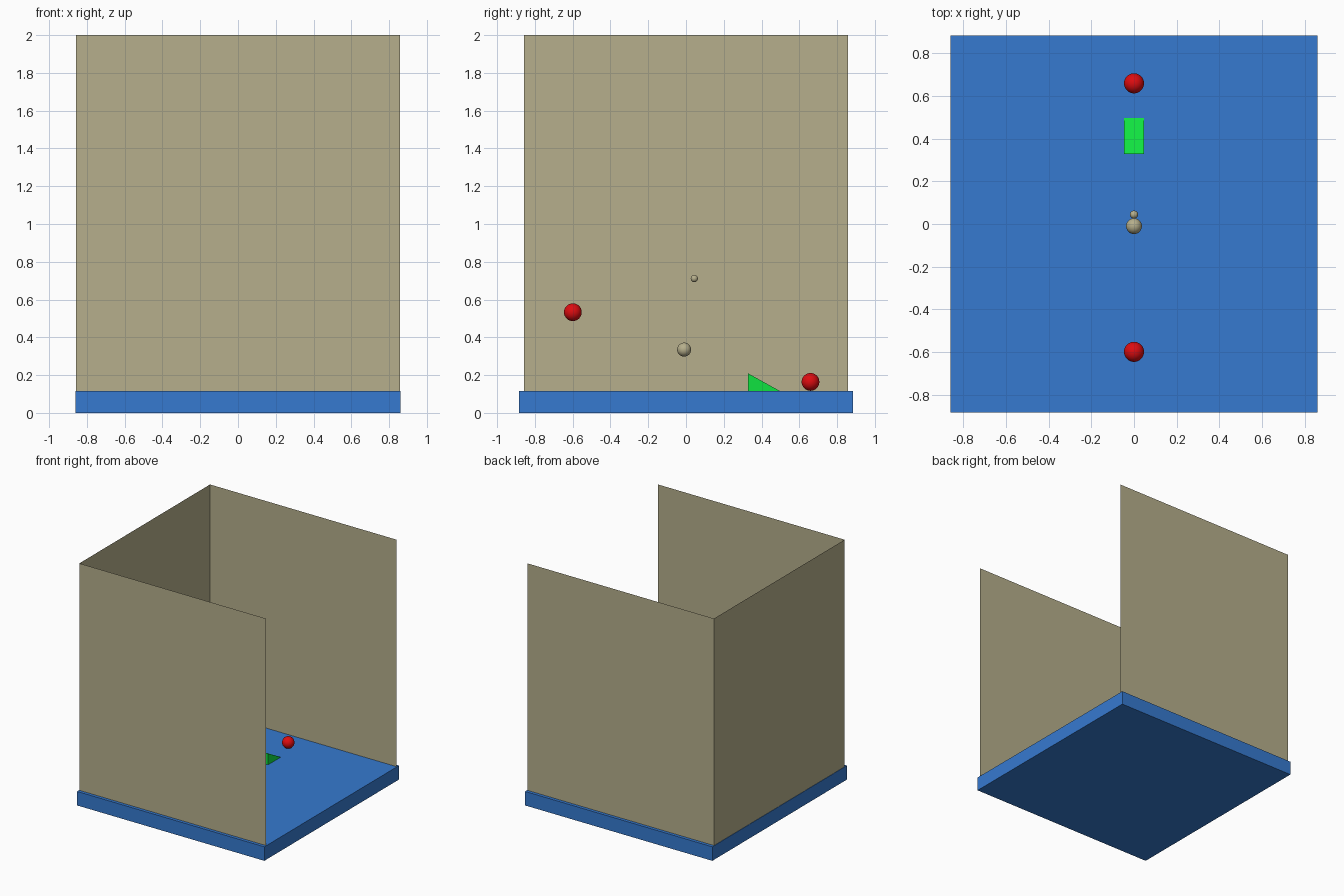
import bpy, bmesh

if "Cube" in bpy.data.objects:
    bpy.data.objects.remove(bpy.data.objects["Cube"])


def material(name, rgb):
    lin = [(c / 255 / 12.92) if c / 255 <= 0.04045 else ((c / 255 + 0.055) / 1.055) ** 2.4 for c in rgb]
    m = bpy.data.materials.new(name)
    m.diffuse_color = (*lin, 1)
    m.use_nodes = True
    m.node_tree.nodes["Principled BSDF"].inputs["Base Color"].default_value = m.diffuse_color
    return m


BLUE = material("blue", (54, 122, 208))
SAND = material("sand", (182, 175, 140))
GREEN = material("green", (16, 226, 64))
RED = material("red", (222, 12, 16))


def finish(name, bm, mat, smooth=False):
    for f in bm.faces:
        f.smooth = smooth
    me = bpy.data.meshes.new(name)
    bm.to_mesh(me)
    bm.free()
    me.materials.append(mat)
    ob = bpy.data.objects.new(name, me)
    bpy.context.collection.objects.link(ob)


def extruded(name, outline, axis, mat):
    """Fill an outline and extrude it along axis into a solid."""
    bm = bmesh.new()
    face = bm.faces.new([bm.verts.new(p) for p in outline])
    new = bmesh.ops.extrude_face_region(bm, geom=[face])["geom"]
    bmesh.ops.translate(bm, vec=axis, verts=[g for g in new if isinstance(g, bmesh.types.BMVert)])
    bmesh.ops.recalc_face_normals(bm, faces=bm.faces)
    finish(name, bm, mat)


def ball(name, y, z, r, mat):
    bm = bmesh.new()
    bmesh.ops.create_uvsphere(bm, u_segments=32, v_segments=16, radius=r)
    bmesh.ops.translate(bm, vec=(0, y, z), verts=bm.verts)
    finish(name, bm, mat, True)


X, Y, W, FLOOR = 0.86, 0.883, 0.857, 0.116

# floor slab
extruded("floor", [(-X, -Y, 0), (X, -Y, 0), (X, Y, 0), (-X, Y, 0)], (0, 0, FLOOR), BLUE)

# paper-thin walls on three sides, open towards +x
bm = bmesh.new()
plan = [(W, W), (-W, W), (-W, -W), (W, -W)]
low = [bm.verts.new((x, y, FLOOR)) for x, y in plan]
high = [bm.verts.new((x, y, 2.0)) for x, y in plan]
for i in range(3):
    bm.faces.new((low[i], low[i + 1], high[i + 1], high[i]))
finish("walls", bm, SAND)

# ramp wedge
extruded("ramp", [(-0.046, 0.329, FLOOR), (-0.046, 0.497, FLOOR), (-0.046, 0.329, 0.209)],
         (0.092, 0, 0), GREEN)

# balls
ball("floor_ball", 0.659, 0.164, 0.047, RED)
ball("floating_ball", -0.599, 0.533, 0.047, RED)
ball("large_pebble", -0.01, 0.335, 0.037, SAND)
ball("small_pebble", 0.044, 0.711, 0.019, SAND)
